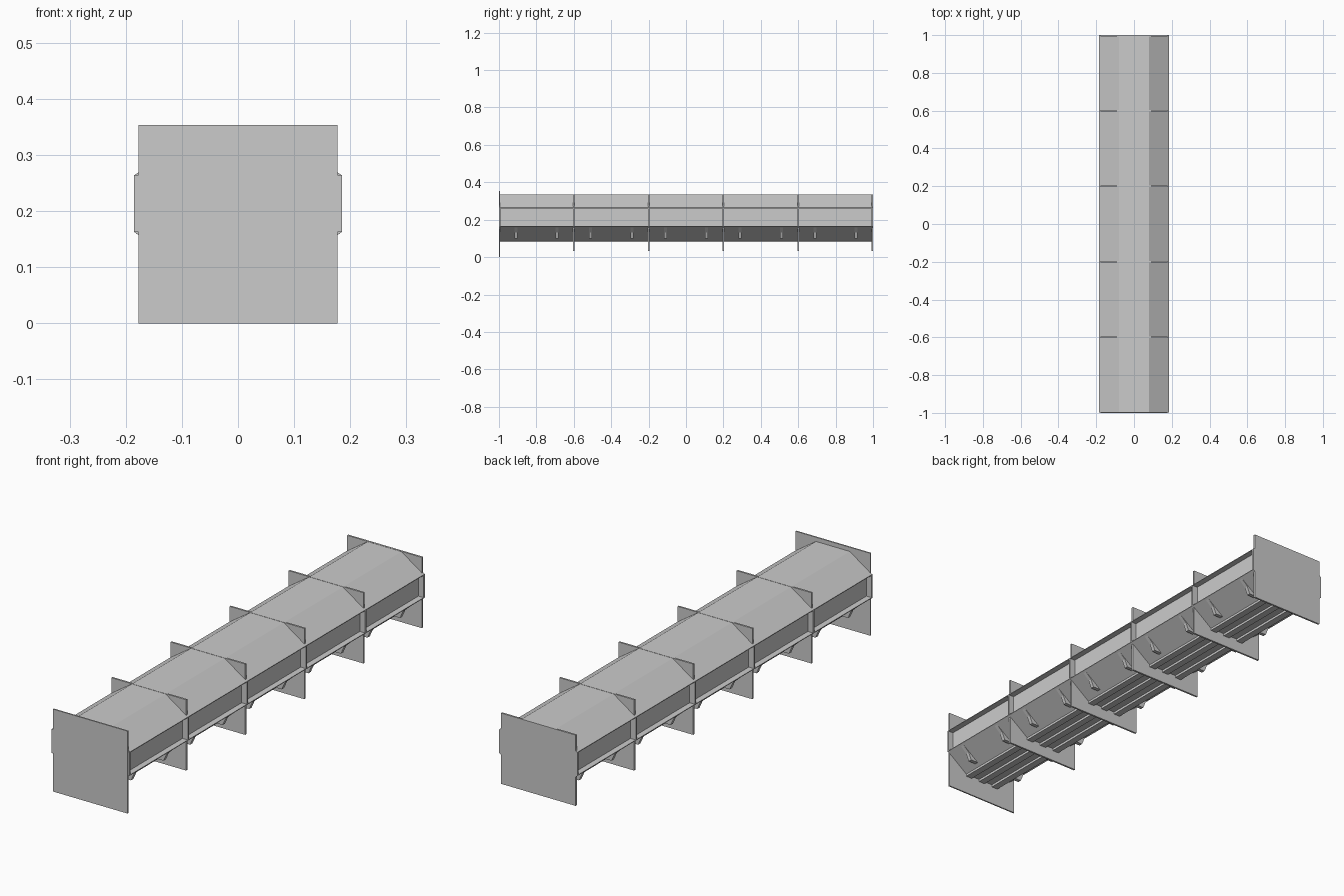
import bpy

cube = bpy.data.objects.get("Cube")
if cube:
    bpy.data.objects.remove(cube)

GREY = (0.6, 0.6, 0.6)
grey = bpy.data.materials.new("plain_grey")
grey.use_nodes = True
grey.diffuse_color = (*GREY, 1)
grey.node_tree.nodes["Principled BSDF"].inputs["Base Color"].default_value = (*GREY, 1)


def extrude(name, outline, y0, y1):
    """Extrude an (x, z) outline along y between two positions."""
    n = len(outline)
    verts = [(x, y, z) for y in (y0, y1) for x, z in outline]
    faces = [tuple(range(n)), tuple(reversed(range(n, 2 * n)))]
    faces += [(i, i + n, (i + 1) % n + n, (i + 1) % n) for i in range(n)]
    mesh = bpy.data.meshes.new(name)
    mesh.from_pydata(verts, [], faces)
    mesh.materials.append(grey)
    obj = bpy.data.objects.new(name, mesh)
    bpy.context.collection.objects.link(obj)
    return obj


def mirrored(half):
    """Close a right half outline, listed bottom to top, with its mirror."""
    return half + [(-x, z) for x, z in reversed(half)]


def rect(x0, x1, z0, z1):
    return [(x0, z0), (x1, z0), (x1, z1), (x0, z1)]


# Long eight-sided duct with recessed side channels
EDGE, PANEL = 0.185, 0.16
duct = [(0.085, 0.09), (EDGE, 0.163), (EDGE, 0.166), (PANEL, 0.166),
        (PANEL, 0.261), (EDGE, 0.261), (EDGE, 0.264), (0.08, 0.335)]
extrude("duct_body", mirrored(duct), -0.995, 0.995)

# Runners along the underside
for i, x in enumerate((-0.07, 0, 0.07)):
    extrude(f"floor_runner_{i + 1}", rect(x - 0.015, x + 0.015, 0.08, 0.092), -0.995, 0.995)

# Tall front plate
extrude("front_plate", rect(-0.177, 0.177, 0, 0.353), -1, -0.994)

# Cross plates with side tabs that close the channels
W = 0.177
plate = [(W, 0.033), (W, 0.157), (EDGE, 0.163), (EDGE, 0.264), (W, 0.269), (W, 0.336)]
for i in range(5):
    y = -0.6 + 0.4 * i - (0.004 if i == 4 else 0)
    extrude(f"cross_plate_{i + 1}", mirrored(plate), y - 0.004, y + 0.004)
extrude("front_plate_tabs", rect(-EDGE, EDGE, 0.163, 0.264), -0.998, -0.992)

# Pairs of brackets under both lower slopes of each bay
bracket = [(0.178, 0.158), (0.15, 0.132), (0.136, 0.1), (0.1, 0.1)]
for bay in range(5):
    for dy in (-0.11, 0.11):
        y = -0.8 + 0.4 * bay + dy
        for side, s in (("left", 1), ("right", -1)):
            outline = [(s * x, z) for x, z in bracket]
            if s < 0:
                outline.reverse()
            extrude(f"{side}_bracket", outline, y - 0.008, y + 0.008)

# Consistent outward normals
import bmesh
for obj in bpy.context.collection.objects:
    if obj.type == "MESH" and grey.name in obj.data.materials:
        bm = bmesh.new()
        bm.from_mesh(obj.data)
        bmesh.ops.recalc_face_normals(bm, faces=bm.faces)
        bm.to_mesh(obj.data)
        bm.free()
